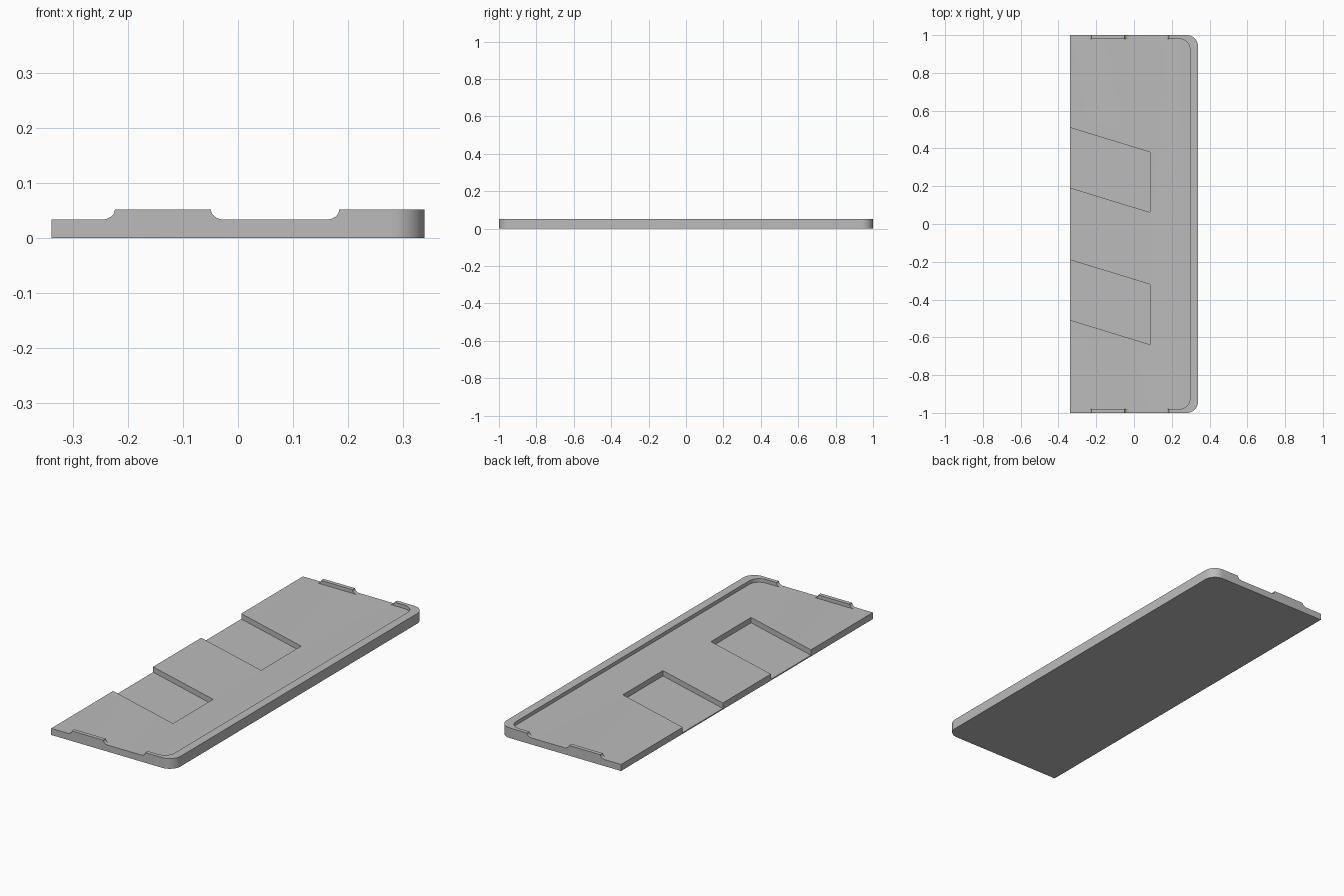
import bpy, bmesh, math

if "Cube" in bpy.data.objects:
    bpy.data.objects.remove(bpy.data.objects["Cube"], do_unlink=True)

HALF_W, HALF_L = 0.339, 1.0
TOP, DECK, POCKET = 0.051, 0.033, 0.006

grey = bpy.data.materials.new("plain grey")
grey.use_nodes = True
grey.diffuse_color = (0.5, 0.5, 0.5, 1)
grey.node_tree.nodes["Principled BSDF"].inputs["Base Color"].default_value = (0.5, 0.5, 0.5, 1)


def prism(name, outline, vector):
    """Solid made by sweeping a closed 3D outline along a vector."""
    bm = bmesh.new()
    face = bm.faces.new([bm.verts.new(p) for p in outline])
    swept = bmesh.ops.extrude_face_region(bm, geom=[face])["geom"]
    bmesh.ops.translate(bm, vec=vector, verts=[g for g in swept if isinstance(g, bmesh.types.BMVert)])
    bmesh.ops.recalc_face_normals(bm, faces=bm.faces)
    mesh = bpy.data.meshes.new(name)
    bm.to_mesh(mesh)
    bm.free()
    mesh.materials.append(grey)
    obj = bpy.data.objects.new(name, mesh)
    bpy.context.collection.objects.link(obj)
    return obj


def arc(cx, cy, rx, ry, start, end, steps=10):
    angles = [math.radians(start + (end - start) * i / steps) for i in range(steps + 1)]
    return [(cx + rx * math.cos(a), cy + ry * math.sin(a)) for a in angles]


def rounded_plan(left, right, half_len, r, z):
    """Rectangle with both right-hand corners rounded."""
    pts = [(left, -half_len)]
    pts += arc(right - r, r - half_len, r, r, -90, 0)
    pts += arc(right - r, half_len - r, r, r, 0, 90)
    pts += [(left, half_len)]
    return [(x, y, z) for x, y in pts]


def cut(body, cutter):
    cutter.hide_render = True
    mod = body.modifiers.new("cut", "BOOLEAN")
    mod.operation = "DIFFERENCE"
    mod.solver = "EXACT"
    mod.object = cutter
    bpy.context.view_layer.objects.active = body
    bpy.ops.object.modifier_apply(modifier=mod.name)
    bpy.data.objects.remove(cutter, do_unlink=True)


# Full-height slab with two rounded corners
cover = prism("cover_plate", rounded_plan(-HALF_W, HALF_W, HALF_L, 0.06, 0), (0, 0, TOP))

# Sunken deck, leaving a thin raised rim
cut(cover, prism("deck_cutter", rounded_plan(-0.5, 0.296, 0.98, 0.055, DECK), (0, 0, 0.1)))

# Gaps in the end rims with scooped ends, leaving a tab at each end
RX, RZ = 0.024, TOP - DECK
right_scoop = lambda x: arc(x - RX, TOP, RX, RZ, -90, 0)
left_scoop = lambda x: arc(x + RX, TOP, RX, RZ, 180, 270)
outer_gap = [(-0.5, 0.1), (-0.5, DECK)] + right_scoop(-0.224) + [(-0.224, 0.1)]
inner_gap = [(-0.049, 0.1)] + left_scoop(-0.049) + right_scoop(0.184) + [(0.184, 0.1)]
for gap in (outer_gap, inner_gap):
    cut(cover, prism("gap_cutter", [(x, -1.2, z) for x, z in gap], (0, 2.4, 0)))

# Two slanted pockets open at the straight edge
SLOPE = -0.13 / 0.424
for y in (0.51, -0.19):
    x0, x1 = -0.45, 0.085
    y0, y1 = y + SLOPE * (x0 + HALF_W), y + SLOPE * (x1 + HALF_W)
    plan = [(x0, y0), (x1, y1), (x1, y1 - 0.318), (x0, y0 - 0.318)]
    cut(cover, prism("pocket_cutter", [(px, py, POCKET) for px, py in plan], (0, 0, 0.2)))

# Smooth the curved corners, keep the edges crisp
bpy.ops.object.select_all(action="DESELECT")
cover.select_set(True)
bpy.context.view_layer.objects.active = cover
bpy.ops.object.shade_smooth_by_angle(angle=math.radians(30))
